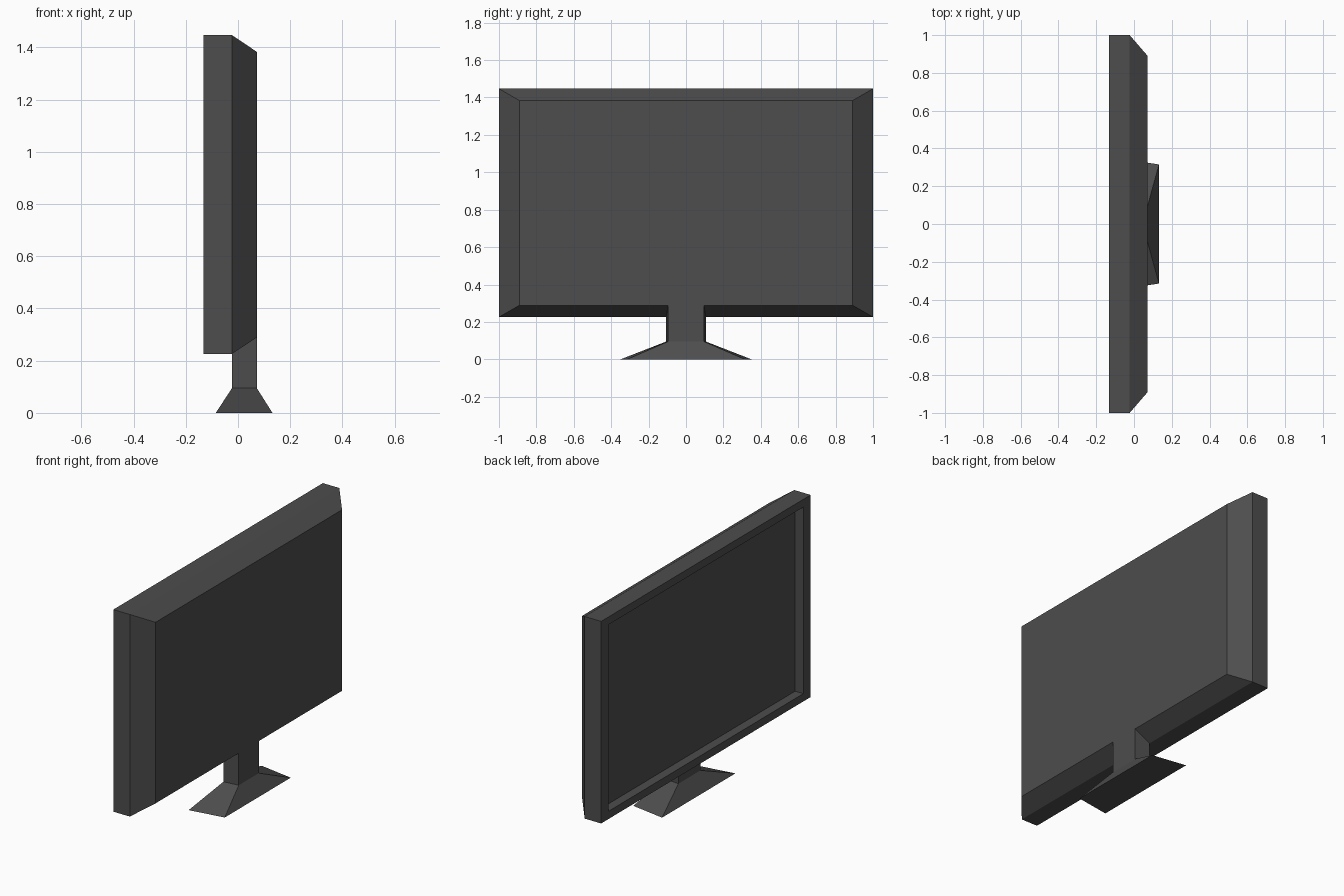
import bpy
import bmesh

cube = bpy.data.objects.get("Cube")
if cube:
    bpy.data.objects.remove(cube, do_unlink=True)

# One dark plastic for the whole monitor
plastic = bpy.data.materials.new("dark_grey_plastic")
plastic.use_nodes = True
colour = (0.075, 0.075, 0.075, 1)
plastic.diffuse_color = colour
bsdf = next(n for n in plastic.node_tree.nodes if n.type == 'BSDF_PRINCIPLED')
bsdf.inputs["Base Color"].default_value = colour
bsdf.inputs["Roughness"].default_value = 0.7


def loft(name, rings):
    """Join four-cornered rings with flat walls and cap both ends."""
    bm = bmesh.new()
    loops = [[bm.verts.new(p) for p in ring] for ring in rings]
    for a, b in zip(loops, loops[1:]):
        for i in range(4):
            j = (i + 1) % 4
            bm.faces.new((a[i], a[j], b[j], b[i]))
    bm.faces.new(loops[0])
    bm.faces.new(loops[-1])
    bmesh.ops.recalc_face_normals(bm, faces=bm.faces)
    mesh = bpy.data.meshes.new(name)
    bm.to_mesh(mesh)
    bm.free()
    mesh.materials.append(plastic)
    obj = bpy.data.objects.new(name, mesh)
    bpy.context.collection.objects.link(obj)
    return obj


def upright(x, half_y, low, high):
    """Rectangle facing along x."""
    return [(x, -half_y, low), (x, half_y, low), (x, half_y, high), (x, -half_y, high)]


def level(z, x_front, x_back, y_front, y_back):
    """Horizontal trapezoid, slightly narrower at the back."""
    return [(x_front, -y_front, z), (x_back, -y_back, z),
            (x_back, y_back, z), (x_front, y_front, z)]


LOW, HIGH = 0.226, 1.447
FRONT, MIDDLE, BACK = -0.133, -0.023, 0.072
RIM_Y, RIM_Z, SCREEN = 0.07, 0.047, -0.078

# Housing: sunken screen, flat rim, straight sides, tapered back
loft("screen_housing", [
    upright(SCREEN, 1 - RIM_Y, LOW + RIM_Z, HIGH - RIM_Z),
    upright(FRONT, 1 - RIM_Y, LOW + RIM_Z, HIGH - RIM_Z),
    upright(FRONT, 1, LOW, HIGH),
    upright(MIDDLE, 1, LOW, HIGH),
    upright(BACK, 0.89, 0.289, 1.383),
])

# Stand: flared foot running up into a straight neck
loft("stand", [
    level(0, -0.085, 0.132, 0.35, 0.315),
    level(0.095, MIDDLE, BACK, 0.106, 0.096),
    level(0.289, MIDDLE, BACK, 0.106, 0.096),
])
